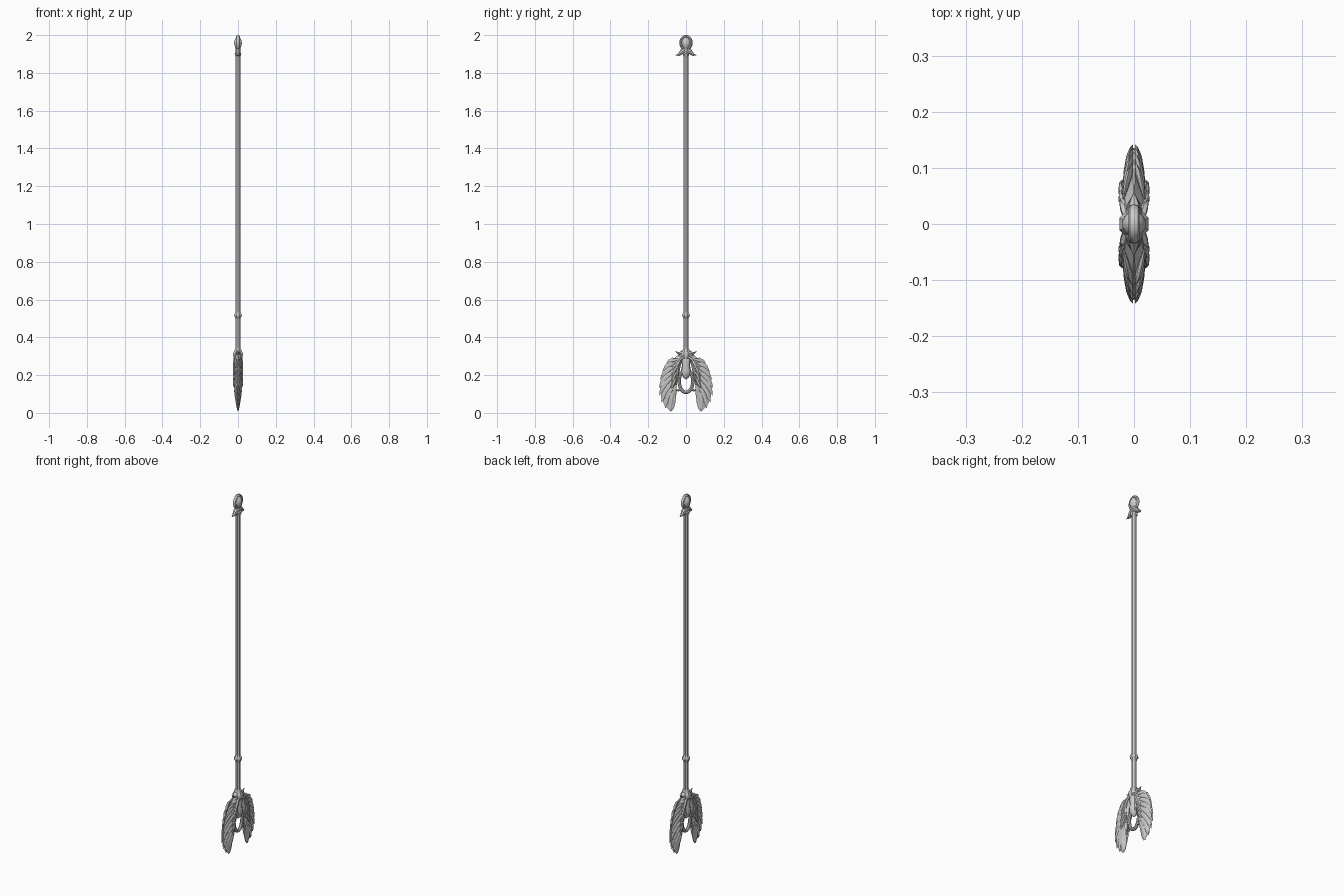
import bpy, bmesh, math
from mathutils import Vector

if "Cube" in bpy.data.objects:
    bpy.data.objects.remove(bpy.data.objects["Cube"])


def make(name, rings, mirror=False, smooth=30, closed=False):
    # Skin a list of equal-length vertex rings, capping the ends
    bm = bmesh.new()
    vs = [[bm.verts.new(p) for p in r] for r in rings]
    n = len(vs[0])
    count = len(vs) if closed else len(vs) - 1
    for i in range(count):
        a, b = vs[i], vs[(i + 1) % len(vs)]
        for j in range(n):
            k = (j + 1) % n
            bm.faces.new((a[j], a[k], b[k], b[j]))
    if not closed:
        bm.faces.new(vs[0])
        bm.faces.new(vs[-1])
    bmesh.ops.recalc_face_normals(bm, faces=bm.faces)
    me = bpy.data.meshes.new(name)
    bm.to_mesh(me)
    bm.free()
    ob = bpy.data.objects.new(name, me)
    bpy.context.collection.objects.link(ob)
    if mirror:
        m = ob.modifiers.new("mirror", 'MIRROR')
        m.use_axis = (False, True, False)
        m.use_clip = False
    bpy.ops.object.select_all(action='DESELECT')
    ob.select_set(True)
    bpy.context.view_layer.objects.active = ob
    bpy.ops.object.shade_smooth_by_angle(angle=math.radians(smooth))
    return ob


def lathe(name, profile, seg=8, sx=1.0, smooth=30):
    rings = []
    for r, z in profile:
        rings.append([(r * sx * math.cos(2 * math.pi * (j + .5) / seg),
                       r * math.sin(2 * math.pi * (j + .5) / seg), z) for j in range(seg)])
    return make(name, rings, smooth=smooth)


def blade(name, path, widths, thick, seg=6, mirror=True, closed=False):
    # Sweep a flattened section along (x, y, z) points lying near the YZ plane
    pts = [Vector(p) for p in path]
    rings = []
    for i, p in enumerate(pts):
        if closed:
            t = pts[(i + 1) % len(pts)] - pts[i - 1]
        else:
            t = pts[min(i + 1, len(pts) - 1)] - pts[max(i - 1, 0)]
        side = Vector((0, -t.z, t.y)).normalized()
        ring = []
        for j in range(seg):
            a = 2 * math.pi * j / seg
            ring.append(p + side * widths[i] * math.cos(a) + Vector((thick[i] * math.sin(a), 0, 0)))
        rings.append(ring)
    return make(name, rings, mirror, closed=closed)


def hoop(name, zc, ry, rz, w, t, seg=24):
    path = [(0, ry * math.sin(2 * math.pi * i / seg), zc + rz * math.cos(2 * math.pi * i / seg))
            for i in range(seg)]
    return blade(name, path, [w] * seg, [t] * seg, 8, False, True)


# Shaft with lower grip ring
lathe("shaft", [(.0135, .29), (.0135, 1.90)])
lathe("grip_ring", [(.013, .495), (.017, .505), (.022, .513), (.022, .519), (.016, .528), (.013, .535)])

# Top finial: collar, gem, hoop, crescent guard
lathe("finial_collar", [(.013, 1.885), (.018, 1.892), (.019, 1.903), (.013, 1.912), (.016, 1.925), (.012, 1.94)])
lathe("finial_gem", [(.004, 1.918), (.017, 1.935), (.024, 1.955), (.022, 1.97), (.013, 1.985), (.003, 1.993)], 12, .9)
hoop("finial_hoop", 1.959, .028, .034, .0075, .010)
blade("crescent_guard", [(0, 0, 1.922), (0, .022, 1.912), (0, .038, 1.896), (0, .056, 1.893)],
      [.015, .013, .007, .001], [.014, .013, .009, .001], 8)

# Head collar and its horned guard
lathe("head_collar", [(.014, .345), (.018, .338), (.022, .325), (.028, .315), (.028, .302), (.020, .285), (.016, .27)])
blade("collar_horn", [(0, 0, .312), (0, .022, .316), (0, .038, .314), (0, .055, .326)],
      [.018, .014, .007, .001], [.018, .015, .010, .001], 8)
blade("collar_barb", [(0, .012, .31), (0, .034, .297), (0, .052, .290)],
      [.013, .010, .001], [.02, .014, .002])

# Central drop and the ring hanging below it
lathe("central_drop", [(.018, .30), (.025, .275), (.021, .25), (.026, .225), (.024, .205), (.014, .187), (.003, .178)], 10, .9)
hoop("hanging_ring", .168, .036, .060, .009, .009)
blade("ring_point", [(0, .032, .125), (0, .043, .118), (0, .056, .122)], [.008, .006, .001], [.009, .006, .001])

# Wing core: lens sections lofted from shoulder to tip (z, inner y, outer y, half depth)
stations = [(.303, .020, .046, .012), (.27, .024, .082, .019), (.23, .032, .110, .021),
            (.18, .044, .128, .019), (.13, .052, .135, .015), (.09, .056, .133, .011),
            (.05, .057, .118, .008), (.025, .064, .099, .005), (.010, .075, .083, .001)]
section = [(0, .2), (.12, .8), (.35, 1), (.7, .5), (1, .08)]
rings = []
for z, a, b, t in stations:
    right = [(t * h, a + (b - a) * u, z) for u, h in section]
    rings.append(right + [(-x, y, zz) for x, y, zz in reversed(right)])
make("wing_core", rings, True)

# Feathers: (root y, root z, tip y, tip z), overlapping along the outer edge
feathers = [(.045, .285, .106, .238), (.055, .268, .124, .205), (.060, .245, .135, .170),
            (.062, .220, .141, .132), (.064, .195, .141, .092), (.066, .165, .130, .055),
            (.066, .140, .110, .025), (.064, .120, .083, .008), (.056, .150, .062, .045)]
for i, (ya, za, yb, zb) in enumerate(feathers):
    for s in (1, -1):
        path, w, t = [], [], []
        for u, wu in ((0, .35), (.3, .9), (.6, 1), (.85, .6), (1, .05)):
            bow = .012 * math.sin(math.pi * u)
            path.append((s * (.017 * (1 - u) + .002), ya + (yb - ya) * u + bow * .5, za + (zb - za) * u + bow))
            w.append(.014 * wu)
            t.append(.0055 * wu)
        blade(f"feather_{i}_{'front' if s > 0 else 'back'}", path, w, t)

# Short covert feathers and curling arms over the shoulders
for s in (1, -1):
    for i, (y, z) in enumerate(((.045, .262), (.058, .232), (.060, .200), (.062, .168))):
        blade(f"covert_{i}_{'front' if s > 0 else 'back'}",
              [(s * .015, y - .012, z + .025), (s * .022, y, z), (s * .022, y + .008, z - .022), (s * .016, y + .018, z - .044)],
              [.004, .010, .009, .001], [.004, .006, .005, .001])
    blade(f"shoulder_arm_{'front' if s > 0 else 'back'}",
          [(s * .012, .010, .300), (s * .018, .030, .285), (s * .020, .043, .255),
           (s * .019, .047, .220), (s * .014, .044, .185), (s * .010, .050, .160)],
          [.008, .008, .007, .007, .005, .001], [.008, .008, .007, .007, .005, .001])
